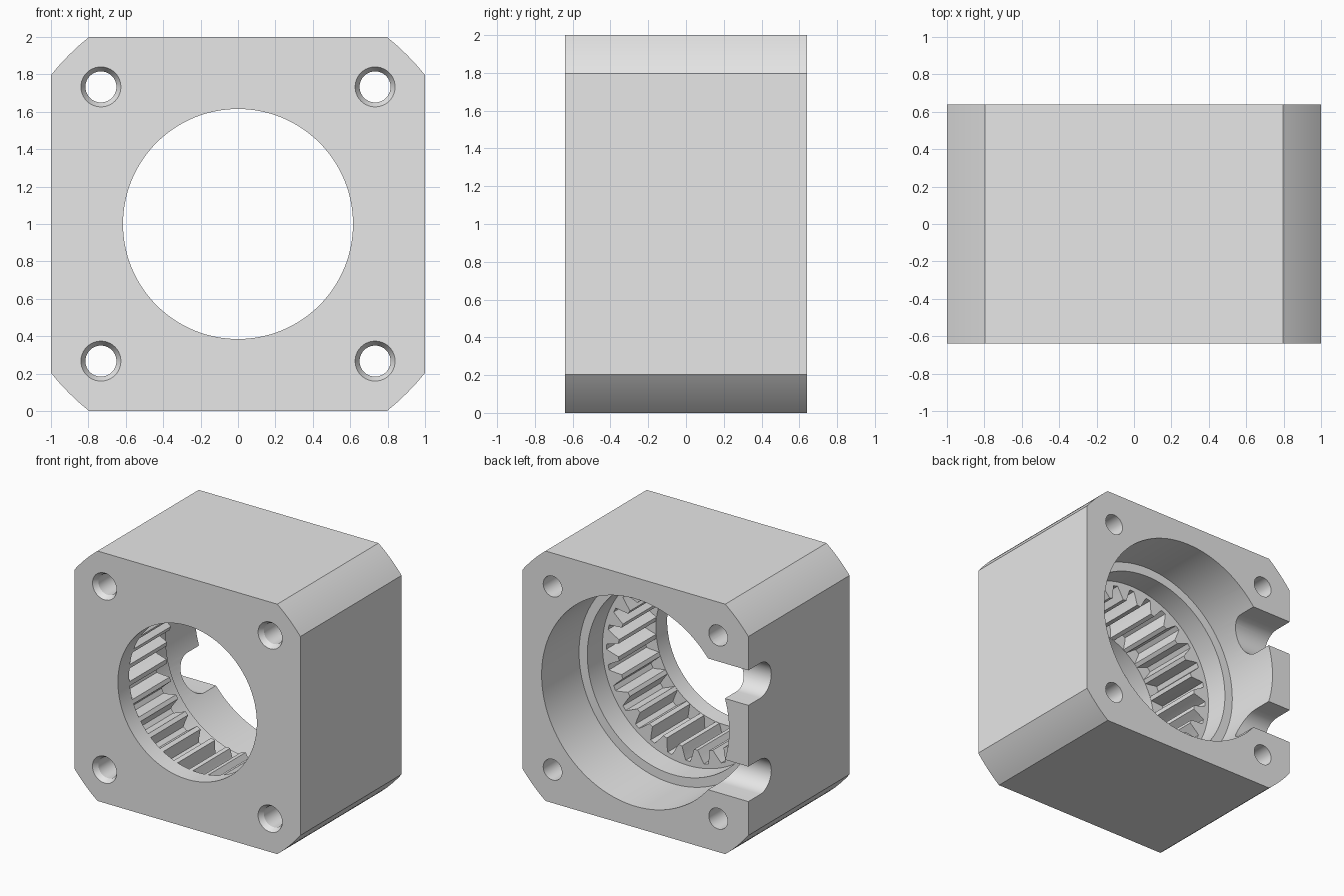
import bpy, bmesh, math
from mathutils import Vector

if "Cube" in bpy.data.objects:
    bpy.data.objects.remove(bpy.data.objects["Cube"], do_unlink=True)

DEPTH = 0.64          # half length of the housing along y
OUT = DEPTH + 0.06    # where cutters stick out of the housing
TEETH = 28

grey = bpy.data.materials.new("light grey")
grey.use_nodes = True
colour = (0.8, 0.8, 0.8, 1)
grey.diffuse_color = colour
grey.node_tree.nodes["Principled BSDF"].inputs["Base Color"].default_value = colour


def circle(r, n, cx=0, cz=0):
    return [(cx + r * math.cos(math.tau * i / n), cz + r * math.sin(math.tau * i / n))
            for i in range(n)]


def loft(name, sections, axis="y"):
    """Closed solid through (position, 2D outline) sections along y or x."""
    bm = bmesh.new()
    rings = []
    for t, pts in sections:
        rings.append([bm.verts.new(Vector((u, t, v + 1) if axis == "y" else (t, u, v + 1)))
                      for u, v in pts])
    for a, b in zip(rings, rings[1:]):
        for i in range(len(a)):
            j = (i + 1) % len(a)
            bm.faces.new((a[i], a[j], b[j], b[i]))
    bm.faces.new(rings[0])
    bm.faces.new(rings[-1])
    bmesh.ops.recalc_face_normals(bm, faces=bm.faces)
    mesh = bpy.data.meshes.new(name)
    bm.to_mesh(mesh)
    bm.free()
    mesh.materials.append(grey)
    obj = bpy.data.objects.new(name, mesh)
    bpy.context.collection.objects.link(obj)
    return obj


def cylinder(name, r, y0, y1, n=128):
    return loft(name, [(y0, circle(r, n)), (y1, circle(r, n))])


# Square block with rounded-off corners
start = math.acos(1 / 1.278)
sweep = math.pi / 2 - 2 * start
outline = []
for corner in range(4):
    for i in range(9):
        a = corner * math.pi / 2 + start + sweep * i / 8
        outline.append((1.278 * math.cos(a), 1.278 * math.sin(a)))
housing = loft("gear_housing", [(-DEPTH, outline), (DEPTH, outline)])

# Stepped bore: front opening, relief behind the teeth, rear pocket
cutters = [cylinder("front_opening", 0.615, -OUT, -0.42),
           cylinder("relief_bore", 0.757, -0.025, 0.22),
           cylinder("rear_pocket", 0.83, 0.167, OUT)]

# Ring gear: the gaps between the inward-pointing teeth
half_gap = [(0.12, 0.721), (0.19, 0.695), (0.27, 0.66), (0.38, 0.617)]
gear = []
for k in range(TEETH):
    for f, r in [(-f, r) for f, r in reversed(half_gap)] + half_gap:
        a = (k + f) * math.tau / TEETH
        gear.append((r * math.cos(a), r * math.sin(a)))
cutters.append(loft("ring_gear_space", [(-0.498, gear), (0.06, gear)]))

# Countersunk screw holes in the corners
for sx in (-1, 1):
    for sz in (-1, 1):
        profile = [(-DEPTH - 0.04, 0.131), (-DEPTH + 0.04, 0.083), (OUT, 0.083)]
        cutters.append(loft("screw_hole", [(y, circle(r, 40, 0.733 * sx, 0.733 * sz))
                                           for y, r in profile]))

# Two round-ended slots through the right wall, open to the back
for sz in (-1, 1):
    slot = [(OUT, sz * 0.385 - 0.14), (OUT, sz * 0.385 + 0.14)]
    for i in range(25):
        a = math.pi / 2 + math.pi * i / 24
        slot.append((0.49 + 0.14 * math.cos(a), sz * 0.385 + 0.14 * math.sin(a)))
    cutters.append(loft("wall_slot", [(-1.1, slot), (-0.5, slot)], axis="x"))

# Cut everything out and keep the finished mesh
for cutter in cutters:
    cutter.hide_render = True
    mod = housing.modifiers.new(cutter.name, "BOOLEAN")
    mod.operation = "DIFFERENCE"
    mod.solver = "EXACT"
    mod.object = cutter
bpy.context.view_layer.update()
graph = bpy.context.evaluated_depsgraph_get()
finished = bpy.data.meshes.new_from_object(housing.evaluated_get(graph))
housing.modifiers.clear()
housing.data = finished
for cutter in cutters:
    bpy.data.objects.remove(cutter, do_unlink=True)

finished.materials.clear()
finished.materials.append(grey)
for face in finished.polygons:
    face.material_index = 0

# Smooth round walls with crisp edges
bpy.ops.object.select_all(action="DESELECT")
housing.select_set(True)
bpy.context.view_layer.objects.active = housing
bpy.ops.object.shade_smooth_by_angle(angle=math.radians(20))
